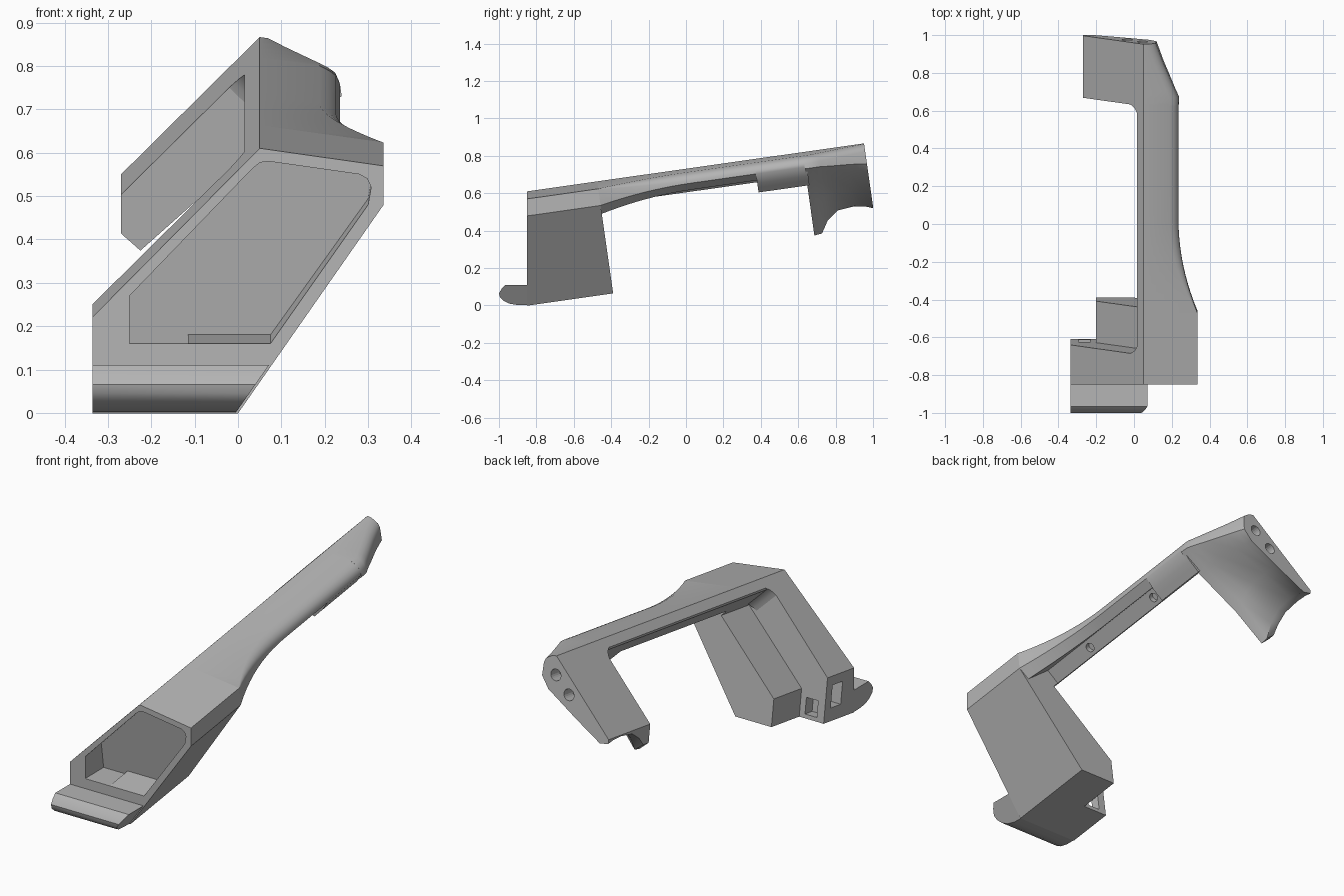
import bpy, bmesh, math
from mathutils import Vector

cube = bpy.data.objects.get("Cube")
if cube:
    bpy.data.objects.remove(cube, do_unlink=True)

TILT = math.radians(8.1)
S, C = math.sin(TILT), math.cos(TILT)
SLOPE = -.1404   # fall of the top face to the right of the ridge

grey = bpy.data.materials.new("matte_grey")
grey.use_nodes = True
grey.diffuse_color = (0.46, 0.46, 0.46, 1)
grey.node_tree.nodes["Principled BSDF"].inputs["Base Color"].default_value = (0.46, 0.46, 0.46, 1)


def place(x, u, w):
    """Tilted frame: u runs back along the ridge, w is up from the ridge."""
    return Vector((x, -0.85 + u * C - w * S, 0.61 + u * S + w * C))


def upright(section, shift=0.0):
    """Section lying in a vertical plane at the front."""
    return [place(x, w * S / C + shift, w) for x, w in section]


def at(u, section):
    return [place(x, u, w) for x, w in section]


def select(obj):
    bpy.ops.object.select_all(action='DESELECT')
    obj.select_set(True)
    bpy.context.view_layer.objects.active = obj


def loft(name, rings, smooth=0):
    bm = bmesh.new()
    loops = [[bm.verts.new(p) for p in ring] for ring in rings]
    n = len(loops[0])
    for a, b in zip(loops, loops[1:]):
        for i in range(n):
            j = (i + 1) % n
            bm.faces.new((a[i], a[j], b[j], b[i]))
    bm.faces.new(loops[0])
    bm.faces.new(loops[-1])
    bmesh.ops.recalc_face_normals(bm, faces=bm.faces)
    mesh = bpy.data.meshes.new(name)
    bm.to_mesh(mesh)
    bm.free()
    mesh.materials.append(grey)
    obj = bpy.data.objects.new(name, mesh)
    bpy.context.collection.objects.link(obj)
    if smooth:
        select(obj)
        bpy.ops.object.shade_smooth_by_angle(angle=math.radians(smooth))
    return obj


def cut(obj, cutter):
    cutter.hide_render = True
    select(obj)
    mod = obj.modifiers.new("cut", 'BOOLEAN')
    mod.operation = 'DIFFERENCE'
    mod.solver = 'EXACT'
    mod.object = cutter
    bpy.ops.object.modifier_apply(modifier=mod.name)
    bpy.data.objects.remove(cutter, do_unlink=True)


def circle(x, y, rx, ry):
    return [(x + rx * math.cos(k * math.tau / 20), y + ry * math.sin(k * math.tau / 20)) for k in range(20)]


def rect(x0, x1, w0, w1):
    return [(x0, w0), (x1, w0), (x1, w1), (x0, w1)]


# Front housing with its open pocket and two small sockets
housing = [(-.335, -.605), (-.335, -.385), (.05, 0), (.335, -.04), (.335, -.13), (0, -.605)]
front = loft("front_housing", [upright(housing), at(.157, housing)])
opening = [(-.25, .16), (-.25, .27), (.03, .56), (.05, .577), (.07, .58), (.28, .55),
           (.298, .54), (.307, .52), (.3, .48), (.075, .16)]
pocket = [(x, (z - .61) * C) for x, z in opening]
cut(front, loft("cutter", [upright(pocket, -.03), at(.08, pocket)]))
cut(front, loft("cutter", [upright(rect(-.25, -.115, -.445, -.4)), at(.08, rect(-.25, -.115, -.465, -.4))]))
for u0, u1, sides in ((.03, .11, (-.36, -.28, -.54, -.43)), (.1, .2, (-.295, -.23, -.585, -.505))):
    cut(front, loft("cutter", [at(u0, rect(*sides)), at(u1, rect(*sides))]))

# Rear housing, stepped in behind the front one and undercut below the bar
stepped = [(-.2, -.605), (-.2, -.47), (.1225, -.1525), (.015, -.045), (.015, -.035), (.05, 0),
           (.335, -.04), (.335, -.13), (0, -.605)]
loft("rear_housing", [at(.157, stepped), at(.379, stepped)])

# Rounded lip under the pocket
lip = [(-.84, .11), (-.965, .11), (-.985, .09), (-1, .065), (-.995, .045), (-.975, .025),
       (-.945, .01), (-.9, .002), (-.84, .001)]
loft("bottom_lip", [[Vector((-.335, y, z)) for y, z in lip],
                    [Vector((.7 * (z - .008), y, z)) for y, z in lip]], 40)


def rounded_edge(x, r):
    """Top right edge, from the sloping top round to the side."""
    top = SLOPE * (x - .05)
    return [(x - r, top - SLOPE * r), (x - .55 * r, top - .1 * r),
            (x - .2 * r, top - .35 * r), (x, top - .8 * r)]


# Long bar, flared where it leaves the housing, with a recessed strip below
def bar_section(u, recessed=True):
    f = max(0, 1 - (u - .379) / .5) ** 2
    x = .235 + .1 * f
    if recessed:
        under = [(.195 + .09 * f, -.115 - .06 * f), (.15, -.07), (.095, -.125)]
    else:
        under = [(.2, -.13), (.175, -.155), (.15, -.18)]
    return at(u, [(.015, -.035), (.05, 0)] + rounded_edge(x, .045 * (1 - f) + .002)
              + [(x, -.08 - .05 * f)] + under + [(.015, -.045)])


flare = [bar_section(.379 + .5 * k / 10) for k in range(11)]
bar = loft("long_bar", flare + [bar_section(1.225)], 35)
loft("bar_end", [bar_section(1.225, False), bar_section(1.5, False)], 35)

# Screw holes through the recessed strip
for u in (.66, 1.14):
    ring = circle(0, u, .0155, .022)
    cut(bar, loft("cutter", [[place(.1225 + a + d, v, -.0975 + a - d) for a, v in ring]
                             for d in (-.02, .04)]))


# Rear arm: thick front hook thinning to the end plate
def arm_section(u, x, side, corner, mid, hook, tip):
    return at(u, [(-.27, -.32), (.05, 0)] + rounded_edge(x, .045)
              + [(x + .004, side), corner, (-.08, mid), (-.225, hook), (-.27, tip)])


arm = loft("rear_arm", [
    arm_section(1.488, .235, -.09, (.13, -.18), -.32, -.45, -.41),
    arm_section(1.53, .233, -.09, (.12, -.175), -.285, -.445, -.41),
    arm_section(1.57, .215, -.09, (.115, -.165), -.255, -.38, -.37),
    arm_section(1.63, .19, -.095, (.11, -.155), -.235, -.335, -.335),
    arm_section(1.72, .152, -.1, (.095, -.155), -.235, -.325, -.326),
    arm_section(1.78, .13, -.105, (.085, -.16), -.245, -.335, -.33),
    arm_section(1.82, .115, -.11, (.08, -.165), -.265, -.35, -.34)], 40)
for x, w in ((.045, -.09), (-.035, -.165)):
    ring = circle(x, w, .028, .028)
    cut(arm, loft("cutter", [at(1.75, ring), at(1.9, ring)]))

# Small fillets where the bar meets the arm and the housing
for name, u, way in (("arm_fillet", 1.488, -1), ("housing_fillet", .157, 1)):
    path = [(.02, 0), (-.02, 0), (-.008, .007), (.005, .02), (.015, .04), (.02, .04)]
    loft(name, [[place(x + t, u + way * d, x - .05 - t) for x, d in path] for t in (0, .1)], 40)
